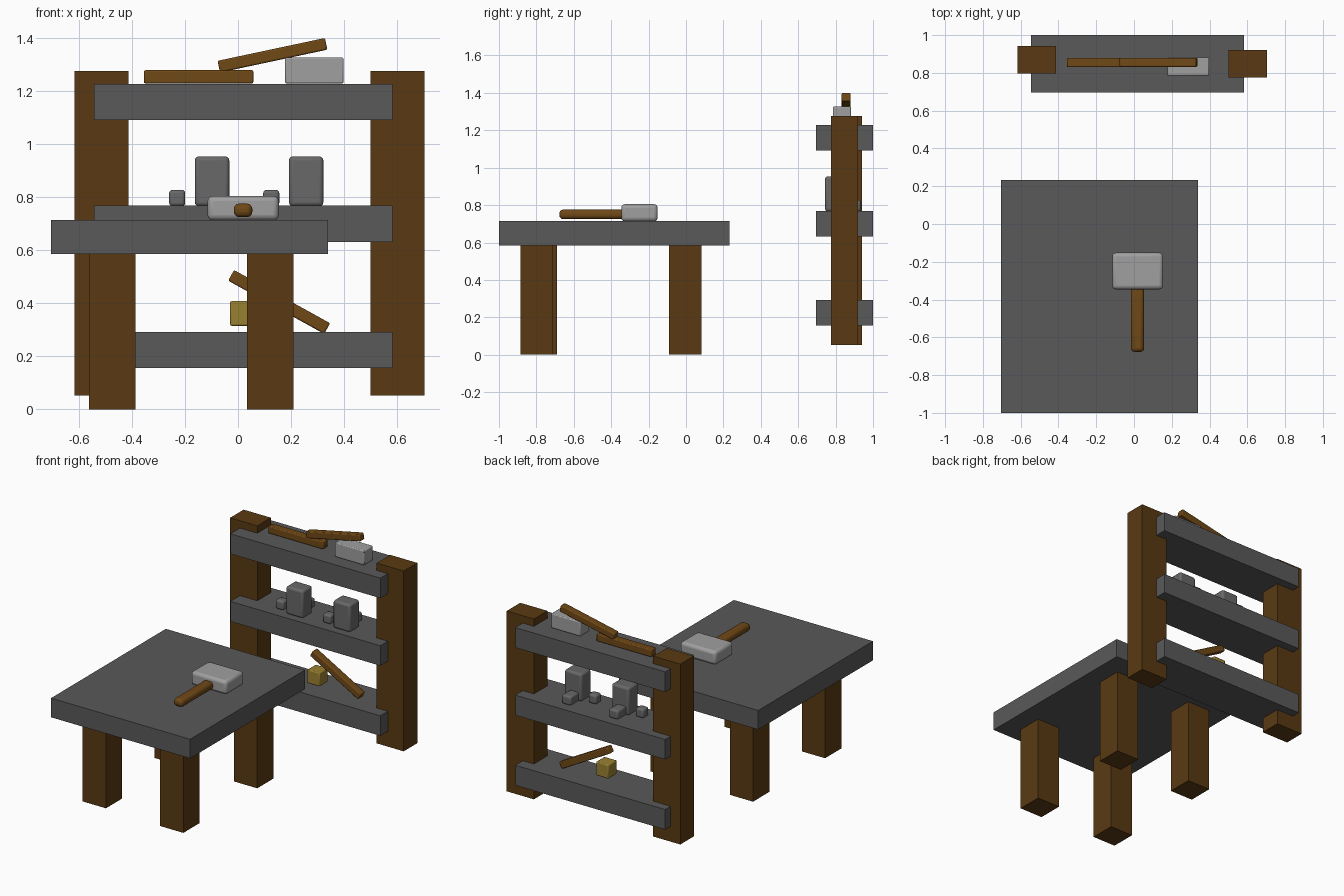
import bpy
from math import radians

if "Cube" in bpy.data.objects:
    bpy.data.objects.remove(bpy.data.objects["Cube"])


def material(name, rgb):
    m = bpy.data.materials.new(name)
    m.diffuse_color = (*rgb, 1)
    m.use_nodes = True
    m.node_tree.nodes["Principled BSDF"].inputs["Base Color"].default_value = m.diffuse_color
    return m


wood = material("dark_wood", (0.10, 0.042, 0.006))
handle_wood = material("handle_wood", (0.16, 0.065, 0.008))
gold = material("gold", (0.32, 0.22, 0.03))
slab = material("dark_grey", (0.10, 0.10, 0.10))
stone = material("mid_grey", (0.14, 0.14, 0.14))
steel = material("light_grey", (0.35, 0.35, 0.35))


def box(name, x, y, z, mat, bevel=0, segments=3, tilt=0):
    """Box from (min, max) ranges, optionally rounded and tilted about y."""
    ranges = (x, y, z)
    bpy.ops.mesh.primitive_cube_add(size=1, location=[(a + b) / 2 for a, b in ranges])
    ob = bpy.context.object
    ob.name = name
    ob.scale = [b - a for a, b in ranges]
    bpy.ops.object.transform_apply(location=False, rotation=False, scale=True)
    ob.data.materials.append(mat)
    if bevel:
        mod = ob.modifiers.new("round_edges", 'BEVEL')
        mod.width = bevel
        mod.segments = segments
        bpy.ops.object.shade_smooth_by_angle(angle=radians(35))
    ob.rotation_euler.y = radians(tilt)
    return ob


# Table
box("table_top", (-0.705, 0.34), (-1.0, 0.232), (0.585, 0.715), slab)
for name, x, y in (("front_left_leg", (-0.562, -0.387), (-0.865, -0.69)),
                   ("front_right_leg", (0.034, 0.209), (-0.885, -0.71)),
                   ("back_left_leg", (-0.562, -0.387), (-0.092, 0.083)),
                   ("back_right_leg", (0.034, 0.209), (-0.092, 0.083))):
    box(name, x, y, (0, 0.59), wood)

# Hammer lying on the table
box("hammer_head", (-0.115, 0.154), (-0.346, -0.152), (0.713, 0.805), steel, 0.02)
box("hammer_handle", (-0.016, 0.054), (-0.677, -0.30), (0.725, 0.776), handle_wood, 0.02)

# Rack posts and shelves
box("left_post", (-0.617, -0.413), (0.797, 0.942), (0.052, 1.277), wood)
box("right_post", (0.499, 0.703), (0.775, 0.92), (0.052, 1.277), wood)
for name, z in (("bottom_shelf", 0.156), ("middle_shelf", 0.632), ("top_shelf", 1.091)):
    box(name, (-0.544, 0.583), (0.695, 1.0), (z, z + 0.136), slab)

# Top shelf: spare handles and a steel block
box("flat_handle", (-0.355, 0.058), (0.83, 0.88), (1.229, 1.279), handle_wood, 0.006, 2)
box("leaning_handle", (-0.077, 0.337), (0.832, 0.88), (1.313, 1.358), handle_wood, 0.006, 2, tilt=-12)
box("steel_block", (0.177, 0.398), (0.785, 0.882), (1.229, 1.327), steel, 0.006, 2)

# Middle shelf: two matching groups of stone blocks
for side, dx in (("left", 0), ("right", 0.355)):
    box(side + "_tall_block", (-0.163 + dx, -0.033 + dx), (0.743, 0.848), (0.766, 0.954), stone, 0.015)
    box(side + "_small_block", (-0.26 + dx, -0.199 + dx), (0.77, 0.83), (0.766, 0.828), stone, 0.013)
    box(side + "_back_block", (-0.143 + dx, -0.073 + dx), (0.838, 0.935), (0.766, 0.828), stone, 0.013)

# Bottom shelf: gold cube and leaning handle
box("gold_cube", (-0.03, 0.063), (0.785, 0.877), (0.315, 0.408), gold, 0.006, 2)
box("slanted_handle", (-0.052, 0.362), (0.822, 0.87), (0.382, 0.428), handle_wood, 0.006, 2, tilt=29)
